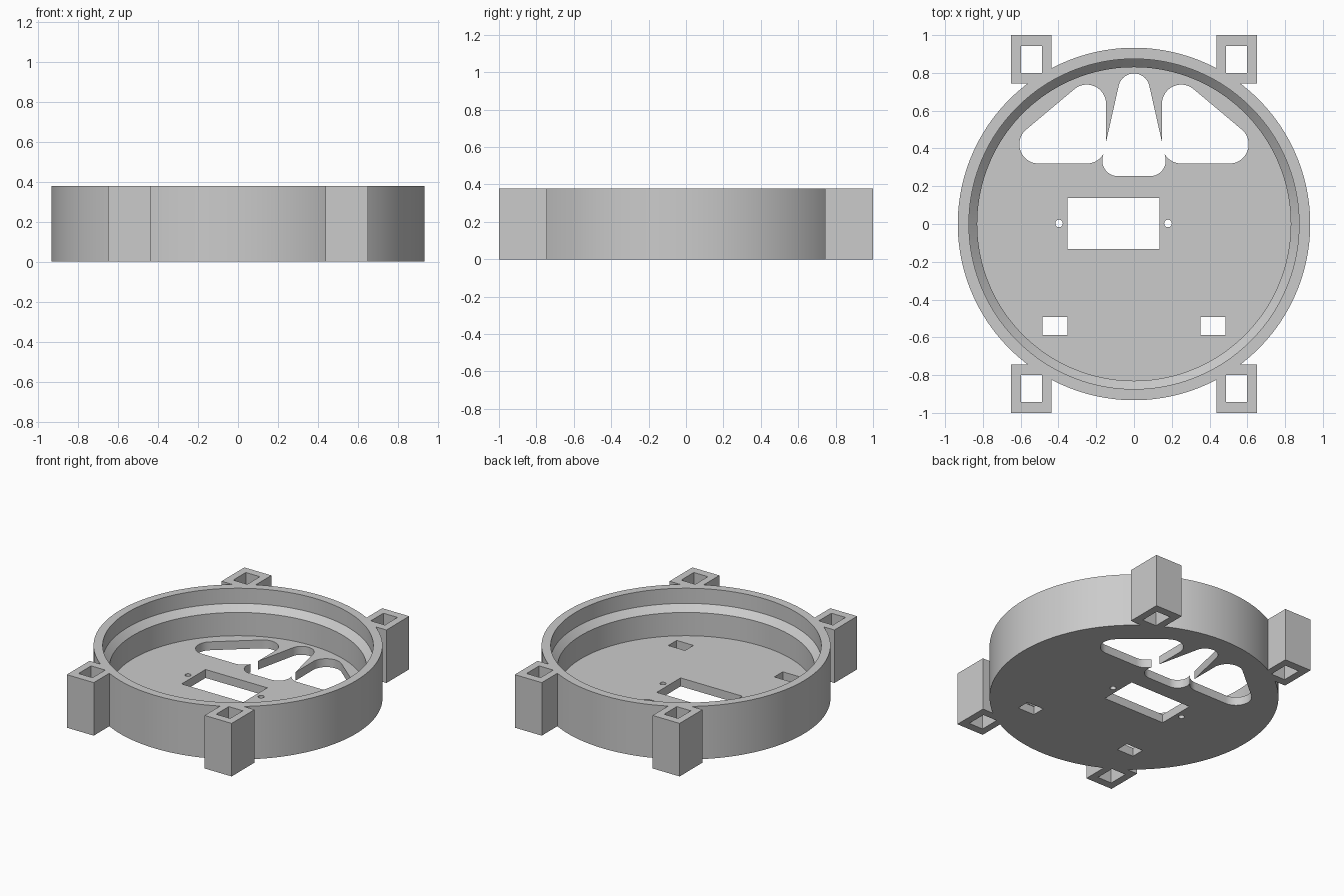
import bpy, bmesh, math
from mathutils import Vector
from mathutils.geometry import convex_hull_2d

if "Cube" in bpy.data.objects:
    bpy.data.objects.remove(bpy.data.objects["Cube"], do_unlink=True)

HEIGHT = 0.378
FLOOR = 0.06
BELOW, ABOVE = -0.1, 0.5

grey = bpy.data.materials.new("light grey plastic")
grey.use_nodes = True
colour = (0.6, 0.6, 0.6, 1)
grey.diffuse_color = colour
grey.node_tree.nodes["Principled BSDF"].inputs["Base Color"].default_value = colour


def circle(x, y, r, n=48):
    return [Vector((x + r * math.cos(math.tau * i / n), y + r * math.sin(math.tau * i / n)))
            for i in range(n)]


def rect(x0, x1, y0, y1):
    return [Vector(p) for p in ((x0, y0), (x1, y0), (x1, y1), (x0, y1))]


def rounded_hull(centres, r):
    points = [p for x, y in centres for p in circle(x, y, r)]
    return [points[i] for i in convex_hull_2d(points)]


def loft(name, rings):
    """Closed solid through matching outlines, given as (height, outline)."""
    bm = bmesh.new()
    loops = [[bm.verts.new((p.x, p.y, z)) for p in outline] for z, outline in rings]
    n = len(loops[0])
    for low, high in zip(loops, loops[1:]):
        for i in range(n):
            j = (i + 1) % n
            bm.faces.new((low[i], low[j], high[j], high[i]))
    bm.faces.new(loops[0][::-1])
    bm.faces.new(loops[-1])
    bmesh.ops.recalc_face_normals(bm, faces=bm.faces)
    mesh = bpy.data.meshes.new(name)
    bm.to_mesh(mesh)
    bm.free()
    mesh.materials.append(grey)
    obj = bpy.data.objects.new(name, mesh)
    bpy.context.collection.objects.link(obj)
    return obj


def combine(target, tool, operation):
    mod = target.modifiers.new(operation.lower(), "BOOLEAN")
    mod.operation = operation
    mod.solver = "EXACT"
    mod.object = tool
    bpy.context.view_layer.objects.active = target
    bpy.ops.object.modifier_apply(modifier=mod.name)
    bpy.data.objects.remove(tool, do_unlink=True)


def cut(outline):
    combine(housing, loft("cutter", [(BELOW, outline), (ABOVE, outline)]), "DIFFERENCE")


# Round housing with four corner posts
wall = circle(0, 0, 0.933, 160)
housing = loft("round_housing", [(0, wall), (HEIGHT, wall)])
corners = [(sx, sy) for sx in (-1, 1) for sy in (-1, 1)]


def corner_rect(sx, sy, x0, x1, y0, y1):
    return rect(*sorted((sx * x0, sx * x1)), *sorted((sy * y0, sy * y1)))


for sx, sy in corners:
    post = corner_rect(sx, sy, 0.437, 0.65, 0.743, 1.0)
    combine(housing, loft("post", [(0, post), (HEIGHT, post)]), "UNION")

# Hollow interior with a sloped ledge
narrow, wide = circle(0, 0, 0.83, 160), circle(0, 0, 0.874, 160)
hollow = loft("hollow", [(FLOOR, narrow), (0.226, narrow), (0.27, wide), (ABOVE, wide)])
combine(housing, hollow, "DIFFERENCE")

# Post sockets
for sx, sy in corners:
    cut(corner_rect(sx, sy, 0.487, 0.598, 0.80, 0.942))

# Three overlapping rounded openings at the back
for s in (-1, 1):
    cut(rounded_hull([(s * 0.505, 0.422), (s * 0.25, 0.422), (s * 0.25, 0.636)], 0.102))
cut(rounded_hull([(0, 0.714), (-0.085, 0.336), (0.085, 0.336)], 0.083))

# Rectangular window, its screw holes and the two front slots
cut(rect(-0.352, 0.135, -0.132, 0.137))
for x in (-0.397, 0.18):
    cut(circle(x, 0.003, 0.02, 24))
for s in (-1, 1):
    cut(corner_rect(s, -1, 0.352, 0.484, 0.492, 0.587))

# Smooth curved walls, crisp edges
bpy.ops.object.select_all(action="DESELECT")
housing.select_set(True)
bpy.context.view_layer.objects.active = housing
bpy.ops.object.shade_smooth_by_angle(angle=math.radians(25))
